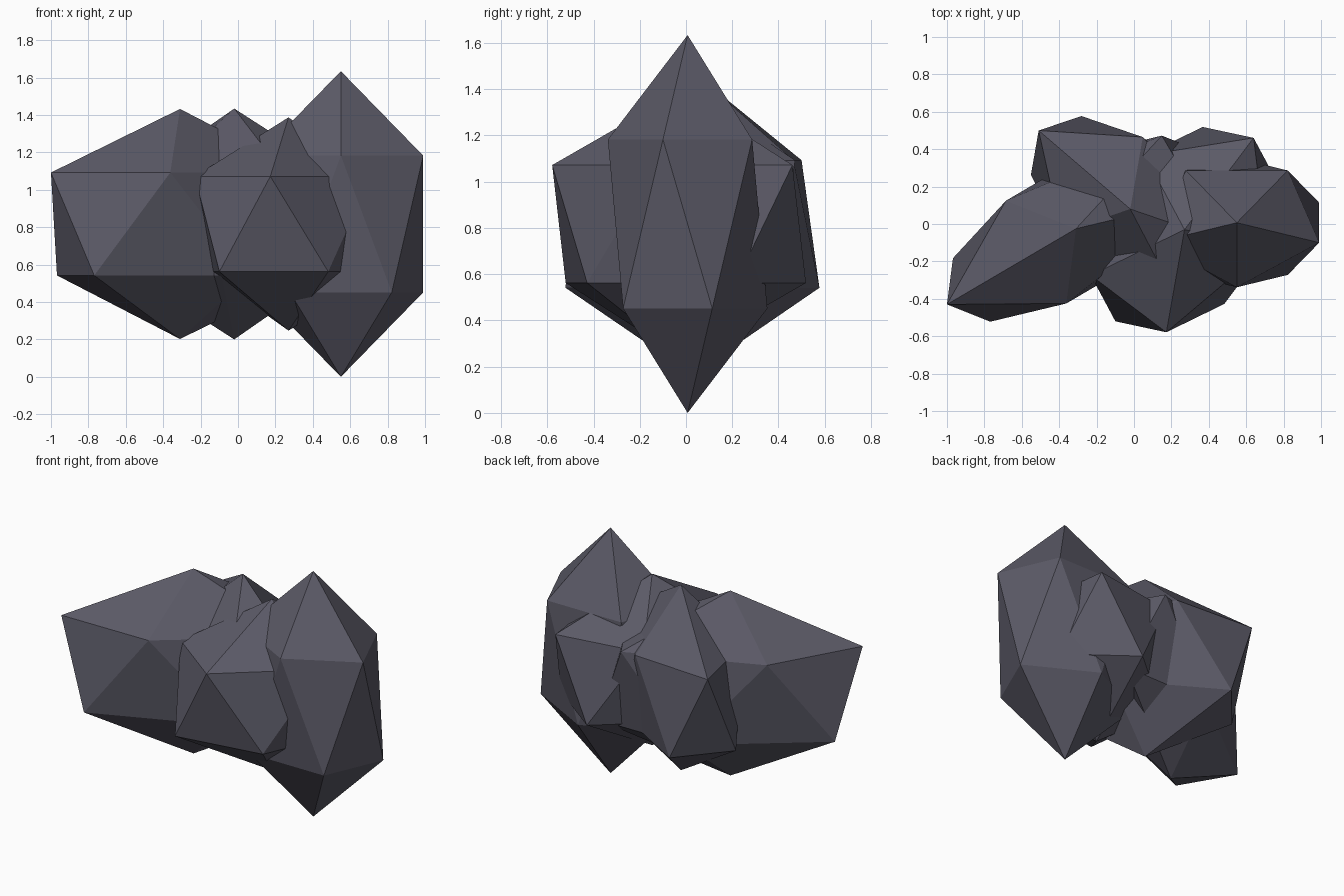
import bpy, bmesh, math
from mathutils import Matrix

if "Cube" in bpy.data.objects:
    bpy.data.objects.remove(bpy.data.objects["Cube"])

stone = bpy.data.materials.new("dark slate stone")
stone.diffuse_color = (0.105, 0.102, 0.135, 1)
stone.use_nodes = True
stone.node_tree.nodes["Principled BSDF"].inputs["Base Color"].default_value = stone.diffuse_color

MID_Z = 0.817     # every rock shares the same mid height
RING = 0.8944     # ring radius of a unit icosahedron


def rock(name, x, y, half_height, along, across, heading):
    """Icosahedron stretched so its ring measures along/across, turned about z."""
    bm = bmesh.new()
    bmesh.ops.create_icosphere(bm, subdivisions=1, radius=1)
    place = (Matrix.Translation((x, y, MID_Z))
             @ Matrix.Rotation(math.radians(heading), 4, 'Z')
             @ Matrix.Diagonal((along / RING, across / RING, half_height, 1)))
    bm.transform(place)
    mesh = bpy.data.meshes.new(name)
    bm.to_mesh(mesh)
    bm.free()
    mesh.materials.append(stone)
    obj = bpy.data.objects.new(name, mesh)
    bpy.context.collection.objects.link(obj)


# Cluster of four interpenetrating low-poly rocks
rock("tall_right_rock", 0.55, 0.007, 0.817, 0.345, 0.463, -90)
rock("long_left_rock", -0.31, -0.025, 0.615, 0.80, 0.335, 210.4)
rock("back_rock", -0.02, 0.08, 0.617, 0.645, 0.353, 139.4)
rock("middle_rock", 0.27, -0.03, 0.57, 0.614, 0.43, 53)
